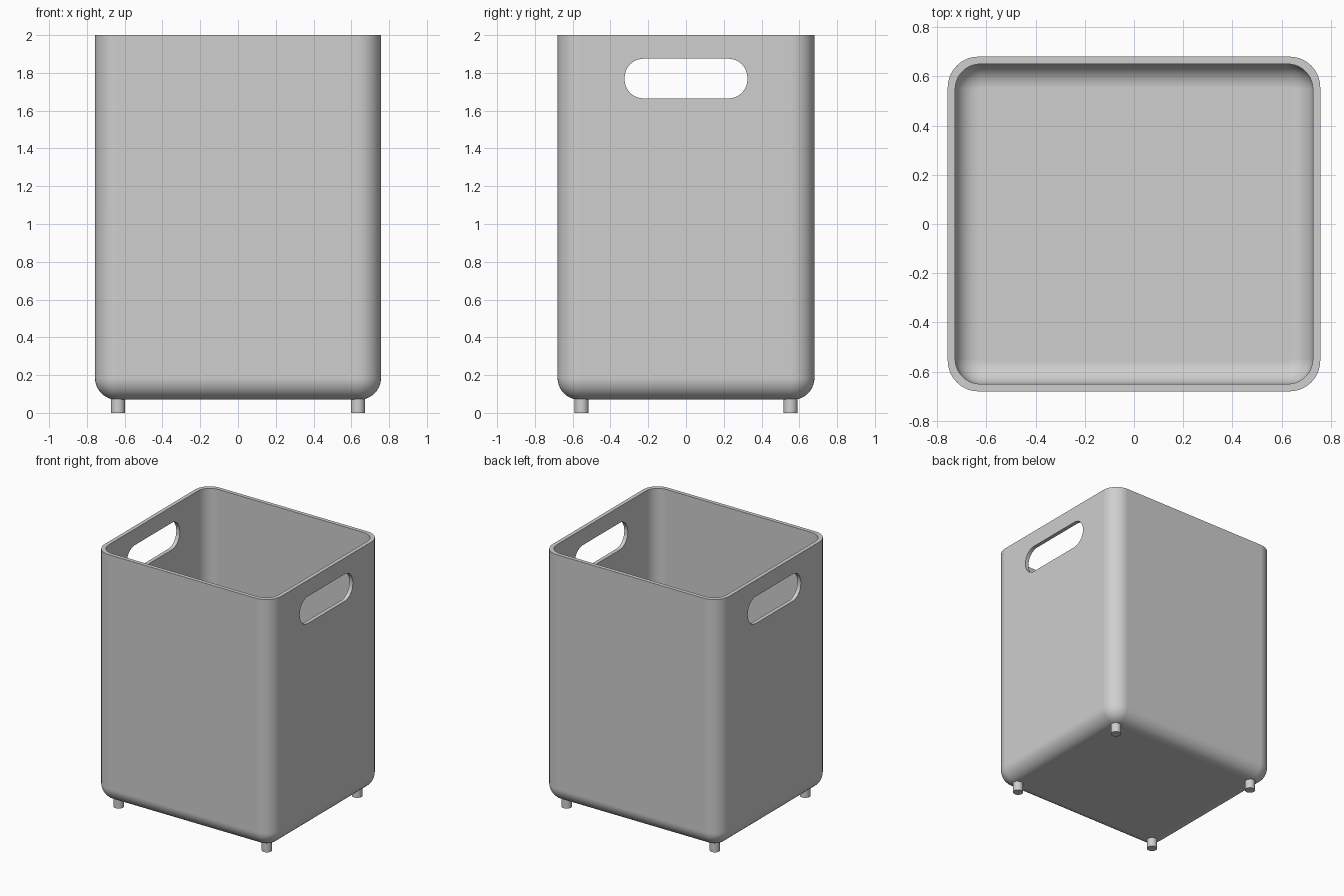
import bpy, bmesh, math

cube = bpy.data.objects.get("Cube")
if cube:
    bpy.data.objects.remove(cube, do_unlink=True)

HX, HY, BASE, TOP = 0.757, 0.68, 0.07, 2.0   # outer half sizes and heights
WALL, RADIUS, STEPS = 0.03, 0.125, 10

grey = bpy.data.materials.new("light grey")
grey.use_nodes = True
colour = (0.62, 0.62, 0.62, 1)
grey.diffuse_color = colour
grey.node_tree.nodes["Principled BSDF"].inputs["Base Color"].default_value = colour


def rounded_rect(hx, hy, r):
    """Outline of a rectangle with round corners, anticlockwise."""
    pts = []
    for q, (sx, sy) in enumerate([(1, 1), (-1, 1), (-1, -1), (1, -1)]):
        for i in range(STEPS + 1):
            a = math.pi / 2 * (q + i / STEPS)
            pts.append((sx * (hx - r) + r * math.cos(a), sy * (hy - r) + r * math.sin(a)))
    return pts


def loft(name, rings):
    """Skin a list of equal rings of points and cap both ends."""
    bm = bmesh.new()
    loops = [[bm.verts.new(p) for p in ring] for ring in rings]
    for a, b in zip(loops, loops[1:]):
        for i in range(len(a)):
            j = (i + 1) % len(a)
            bm.faces.new((a[i], a[j], b[j], b[i]))
    bm.faces.new(loops[0][::-1])
    bm.faces.new(loops[-1])
    bmesh.ops.recalc_face_normals(bm, faces=bm.faces)
    mesh = bpy.data.meshes.new(name)
    bm.to_mesh(mesh)
    bm.free()
    mesh.materials.append(grey)
    obj = bpy.data.objects.new(name, mesh)
    bpy.context.collection.objects.link(obj)
    return obj


def activate(obj):
    bpy.ops.object.select_all(action='DESELECT')
    obj.select_set(True)
    bpy.context.view_layer.objects.active = obj


def shell(inset, floor, radius, fillet):
    """Rings from the rounded floor edge up to the rim."""
    rings = []
    for i in range(STEPS + 1):
        a = math.pi / 2 * i / STEPS
        d = inset + fillet * (1 - math.sin(a))
        z = floor + fillet * (1 - math.cos(a))
        r = radius - (d - inset)
        rings.append([(x, y, z) for x, y in rounded_rect(HX - d, HY - d, r)])
    rings.append([(x, y, TOP) for x, y in rounded_rect(HX - inset, HY - inset, radius)])
    return rings


# Open bin: outside surface, over the rim, then down the inside
outside = shell(0, BASE, RADIUS, 0.115)
inside = shell(WALL, BASE + WALL, RADIUS - 0.022, 0.095)
bin_body = loft("bin_body", outside + inside[::-1])

# Hand holes through both side walls
outline = rounded_rect(0.325, 0.105, 0.1)
cutter = loft("handle_cutter", [[(x, y, z + 1.77) for y, z in outline] for x in (-1, 1)])
cut = bin_body.modifiers.new("handles", 'BOOLEAN')
cut.operation, cut.solver, cut.object = 'DIFFERENCE', 'EXACT', cutter
activate(bin_body)
bpy.ops.object.modifier_apply(modifier=cut.name)
bpy.data.objects.remove(cutter, do_unlink=True)
bpy.ops.object.shade_smooth_by_angle(angle=math.radians(35))
normals = bin_body.modifiers.new("clean shading", 'WEIGHTED_NORMAL')
normals.keep_sharp = True

# Four short round feet
for side, sx in (("left", 1), ("right", -1)):
    for end, sy in (("front", -1), ("back", 1)):
        bpy.ops.mesh.primitive_cylinder_add(vertices=32, radius=0.037, depth=0.088,
                                            location=(sx * 0.635, sy * 0.553, 0.044))
        foot = bpy.context.object
        foot.name = f"foot_{end}_{side}"
        foot.data.materials.append(grey)
        bpy.ops.object.shade_smooth_by_angle(angle=math.radians(35))
